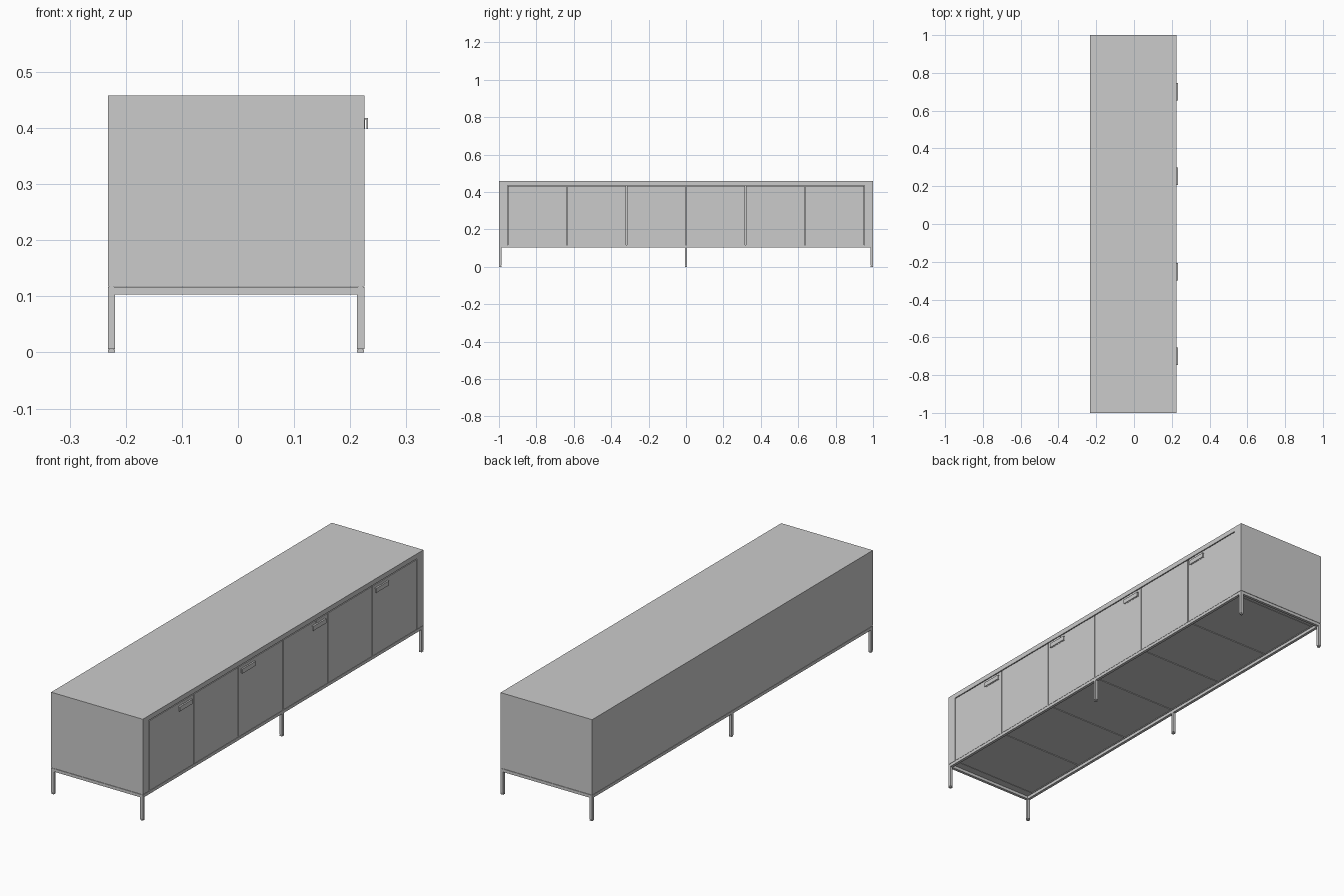
import bpy, bmesh

if "Cube" in bpy.data.objects:
    bpy.data.objects.remove(bpy.data.objects["Cube"])

XB, XF = -0.232, 0.225      # back and front planes of the cabinet
Z0, Z1 = 0.118, 0.458       # underside and top of the cabinet
T = 0.013                   # square tube size


def mesh_object(name, bm):
    bmesh.ops.recalc_face_normals(bm, faces=bm.faces)
    me = bpy.data.meshes.new(name)
    bm.to_mesh(me)
    bm.free()
    ob = bpy.data.objects.new(name, me)
    bpy.context.collection.objects.link(ob)
    return ob


def extrude_profile(name, points, vec):
    bm = bmesh.new()
    face = bm.faces.new([bm.verts.new(p) for p in points])
    res = bmesh.ops.extrude_face_region(bm, geom=[face], use_keep_orig=True)
    verts = [g for g in res["geom"] if isinstance(g, bmesh.types.BMVert)]
    bmesh.ops.translate(bm, vec=vec, verts=verts)
    return mesh_object(name, bm)


def box(name, x, y, z):
    pts = [(x[0], y[0], z[0]), (x[1], y[0], z[0]), (x[1], y[1], z[0]), (x[0], y[1], z[0])]
    return extrude_profile(name, pts, (0, 0, z[1] - z[0]))


# Cabinet shell: an upside-down U of two sides and a top, closed by a back panel
W, ZT = 0.955, 0.436
u = [(-1, Z0), (-1, Z1), (1, Z1), (1, Z0), (W, Z0), (W, ZT), (-W, ZT), (-W, Z0)]
extrude_profile("cabinet_shell", [(XB, y, z) for y, z in u], (XF - XB, 0, 0))
box("back_panel", (XB, XB + 0.015), (-W, W), (Z0, ZT))

# Six compartments whose fronts sit flush, separated by thin shadow gaps
step, gap = 2 * W / 6, 0.002
for i in range(6):
    y0 = -W + i * step
    box(f"compartment_{i + 1}", (XB + 0.018, XF - 0.0005),
        (y0 + gap, y0 + step - gap), (Z0, ZT - 2 * gap))

# Folded edge pulls (inverted channel) with a small tab up to the door top
zb, zt, hx = 0.398, 0.418, 0.232
channel = [(XF - 0.0005, zb), (XF - 0.0005, zt), (hx, zt), (hx, zb),
           (hx - 0.003, zb), (hx - 0.003, zt - 0.003),
           (XF + 0.001, zt - 0.003), (XF + 0.001, zb)]
for i, yc in enumerate((-0.70, -0.252, 0.252, 0.70)):
    extrude_profile(f"handle_{i + 1}", [(x, yc - 0.046, z) for x, z in channel], (0, 0.092, 0))
    box(f"handle_tab_{i + 1}", (XF - 0.001, XF + 0.0005),
        (yc - 0.016, yc + 0.016), (zt, ZT - 2 * gap))

# Base frame of square tube
rz = (0.103, 0.1165)
for name, x in (("back", XB), ("front", XF - T)):
    box(f"{name}_rail", (x, x + T), (-1, 1), rz)
    # Three legs per rail, each on a small foot pad
    for side, y in (("left", -1), ("middle", -T / 2), ("right", 1 - T)):
        box(f"{name}_{side}_leg", (x, x + T), (y, y + T), (0.006, rz[0]))
        box(f"{name}_{side}_foot", (x + 0.0005, x + T - 0.0005),
            (y + 0.0005, y + T - 0.0005), (0, 0.005))
        box(f"{name}_{side}_foot_stem", (x + 0.003, x + T - 0.003),
            (y + 0.003, y + T - 0.003), (0.004, 0.007))
for name, y in (("left", -1), ("right", 1 - T)):
    box(f"{name}_end_rail", (XB + T, XF - T), (y, y + T), rz)

# Thin spacers between base frame and cabinet, inset for a shadow line
for name, x in (("back", XB), ("front", XF - T)):
    box(f"{name}_spacer", (x + 0.002, x + T - 0.002), (-0.998, 0.998), (rz[1], Z0))
